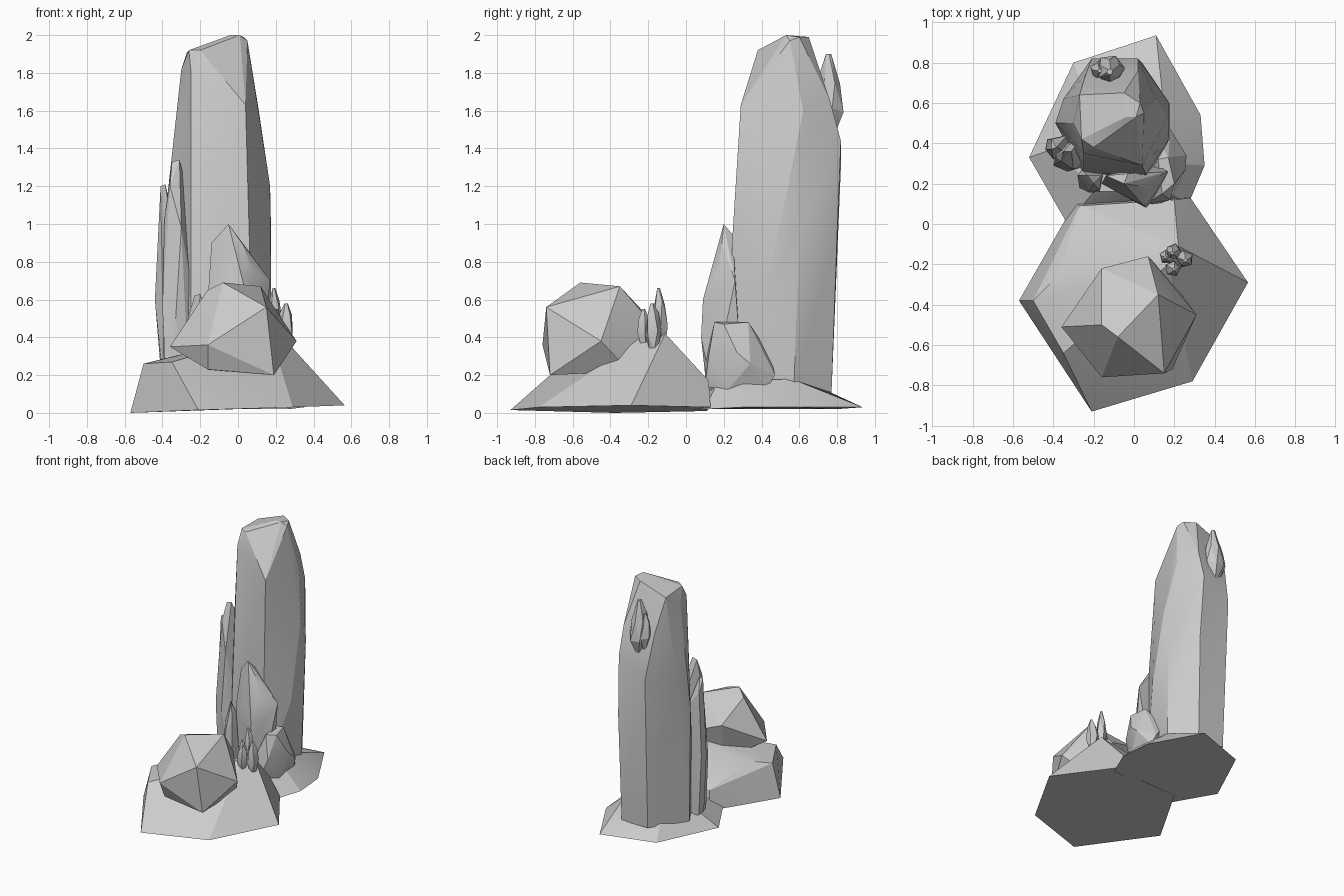
import bpy, bmesh, math, random
from mathutils import Vector

random.seed(4)


def rock(name, pts):
    """Faceted stone: convex hull round a handful of corner points."""
    bm = bmesh.new()
    for p in pts:
        bm.verts.new(p)
    bmesh.ops.convex_hull(bm, input=bm.verts[:])
    bmesh.ops.delete(bm, geom=[v for v in bm.verts if not v.link_faces], context='VERTS')
    bmesh.ops.dissolve_limit(bm, angle_limit=math.radians(2), verts=bm.verts[:], edges=bm.edges[:])
    bmesh.ops.recalc_face_normals(bm, faces=bm.faces[:])
    me = bpy.data.meshes.new(name)
    bm.to_mesh(me)
    bm.free()
    ob = bpy.data.objects.new(name, me)
    bpy.context.collection.objects.link(ob)
    bpy.ops.object.select_all(action='DESELECT')
    ob.select_set(True)
    bpy.context.view_layer.objects.active = ob
    bpy.ops.object.shade_smooth_by_angle(angle=math.radians(18))
    return ob


def crystal(name, base, tip, r, sides=5, foot=0.6):
    """Pointed shard: uneven rings from base to tip."""
    base, tip = Vector(base), Vector(tip)
    pts = []
    for t, k in ((0, foot), (0.35, 1.0), (0.72, 0.75), (1.0, 0.2)):
        c = base.lerp(tip, t)
        turn = random.uniform(0, 0.6)
        for i in range(sides):
            a = turn + math.tau * i / sides
            z = random.uniform(-0.08, 0.08) * (tip - base).length if 0 < t < 1 else 0
            pts.append(c + Vector((r * k * math.cos(a), r * k * math.sin(a), z)))
    return rock(name, pts)


# ground stones
rock("front_base", [
    (-.57, -.38, 0), (-.21, -.93, .015), (.29, -.78, .03), (.565, -.29, .04),
    (.28, .13, .03), (-.29, .11, .01),
    (-.5, -.38, .26), (-.35, -.64, .27), (-.38, -.26, .29),
    (.17, -.2, .42), (.22, -.11, .42), (.2, .12, .17), (-.27, .09, .16)])
rock("back_base", [
    (.11, .935, .03), (.33, .54, .03), (.35, .29, .03), (.27, .1, .02),
    (-.33, .0, .02), (-.52, .33, .02), (-.3, .8, .02),
    (.2, .3, .17), (.15, .56, .18), (.02, .72, .13), (-.25, .68, .13),
    (-.38, .38, .13), (-.2, .16, .16), (.15, .16, .15)])

# tall pillar
rock("pillar", [
    # top
    (-.26, .42, 1.92), (-.2, .38, 1.92), (-.27, .64, 1.91), (-.04, .53, 2),
    (.01, .53, 2), (.03, .6, 1.99), (-.05, .65, 1.99), (.05, .55, 1.97),
    # shoulder
    (.04, .29, 1.63), (-.25, .35, 1.82), (-.3, .5, 1.82), (-.24, .74, 1.65),
    (.02, .76, 1.66), (.11, .62, 1.6),
    # waist
    (.06, .245, .92), (.17, .54, 1.2), (.175, .6, .96), (.02, .82, 1.44),
    (-.26, .29, .9), (-.39, .5, 1.0), (-.21, .82, 1.3), (.04, .8, .95),
    (-.35, .62, 1.3),
    # foot
    (.07, .23, .1), (.16, .57, .1), (.03, .77, .1), (-.2, .77, .1),
    (-.38, .5, .1), (-.25, .25, .1), (.175, .42, .65)])

# boulder resting on the front stone
rock("boulder", [
    (-.16, -.76, .36), (.15, -.74, .56), (-.08, -.56, .69), (.12, -.35, .67),
    (-.16, -.5, .65), (-.16, -.22, .53), (-.36, -.51, .35), (.31, -.45, .38),
    (.07, -.16, .45), (.19, -.72, .2), (-.16, -.7, .23), (.2, -.3, .22),
    (-.12, -.3, .22)])

# slabs leaning on the pillar
rock("left_slab", [
    (-.35, .36, 1.33), (-.31, .36, 1.34), (-.295, .38, 1.28), (-.36, .31, 1.2),
    (-.39, .33, 1.02), (-.30, .27, .98), (-.26, .3, .75), (-.4, .29, .55),
    (-.33, .26, .5), (-.26, .28, .12), (-.38, .29, .12), (-.36, .4, .12),
    (-.3, .42, 1.1)])
rock("left_outer_slab", [
    (-.41, .37, 1.2), (-.385, .38, 1.21), (-.41, .42, 1.1), (-.44, .37, .6),
    (-.43, .42, .6), (-.4, .32, .7), (-.39, .33, .12), (-.4, .41, .12),
    (-.32, .35, .8), (-.33, .44, .12), (-.33, .44, 1.0)])
rock("front_shard", [
    (-.05, .2, 1.0), (-.03, .25, .94), (.02, .19, .9), (-.09, .2, .87),
    (.08, .17, .75), (-.14, .24, .9), (.11, .16, .58), (.05, .09, .6),
    (-.03, .13, .68), (-.16, .2, .6), (.17, .26, .7), (.06, .08, .4),
    (.11, .14, .12), (.03, .11, .12), (-.12, .2, .12), (.1, .3, .12)])
rock("front_left_shard", [
    (-.2, .2, .63), (-.23, .24, .62), (-.17, .17, .5), (-.28, .24, .45),
    (-.22, .155, .4), (-.16, .24, .5), (-.17, .16, .12), (-.27, .18, .12),
    (-.26, .27, .12), (-.15, .26, .12)])
rock("right_stone", [
    (.14, .15, .48), (.12, .32, .48), (.17, .33, .48), (.2, .2, .47),
    (.1, .45, .3), (.18, .43, .28), (.26, .34, .26), (.255, .27, .32),
    (.18, .12, .3), (.06, .1, .25), (.18, .47, .2), (.2, .43, .13),
    (.21, .22, .12), (.12, .1, .14), (.08, .4, .12)])

# small shards on the front stone
for i, (base, tip, r) in enumerate([
        ((.2, -.13, .38), (.19, -.145, .66), .04),
        ((.25, -.17, .34), (.255, -.18, .58), .045),
        ((.19, -.22, .36), (.2, -.225, .55), .04),
        ((.17, -.16, .38), (.155, -.165, .56), .04)]):
    crystal(f"small_shard_{i + 1}", base, tip, r)

# shards growing from the back of the pillar
crystal("high_shard", (-.12, .77, 1.45), (-.12, .755, 1.9), .075, 6, .1)
crystal("high_shard_side", (-.17, .765, 1.5), (-.17, .76, 1.8), .05, 5, .1)
